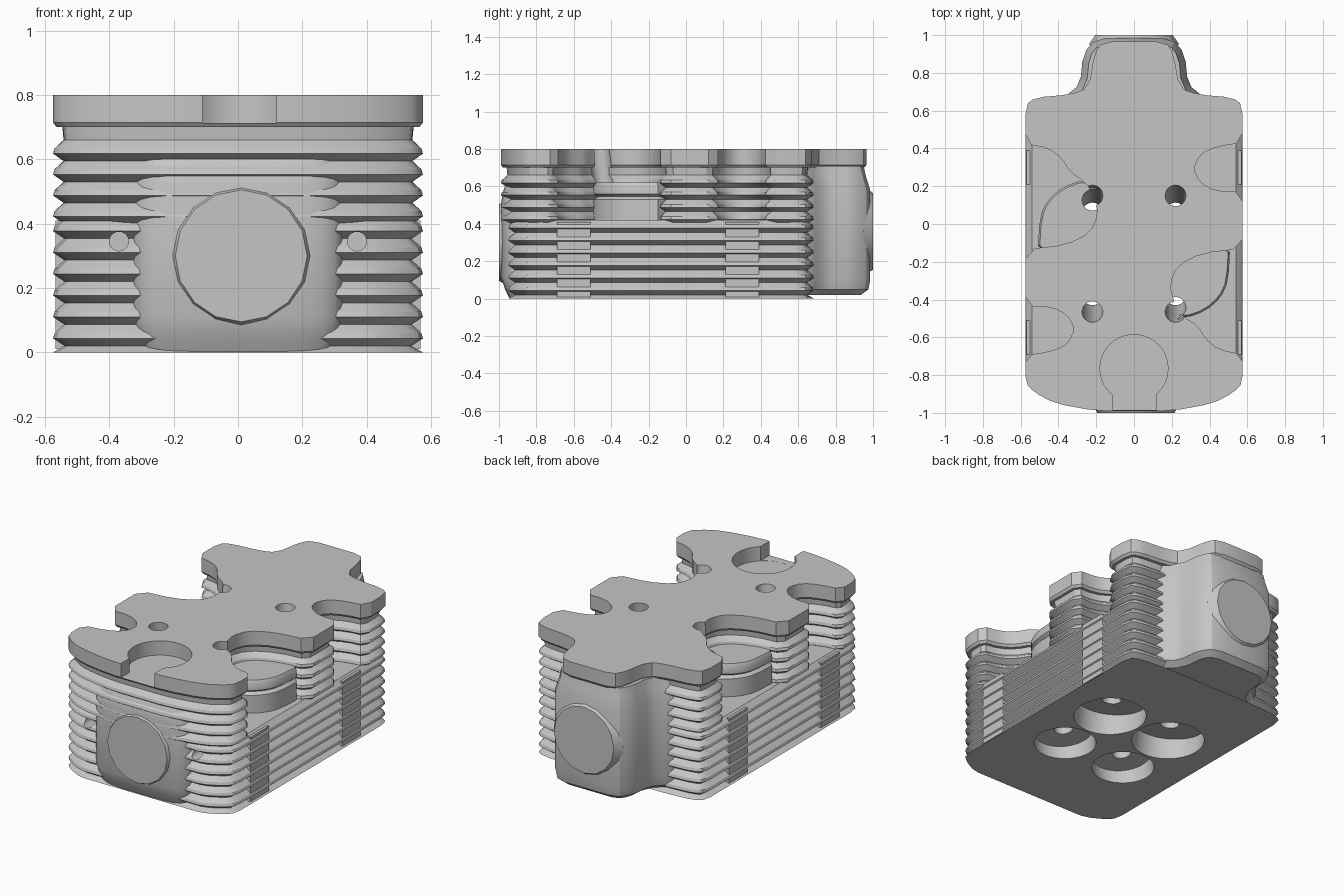
import bpy, bmesh, math
from mathutils import Vector, Matrix

if "Cube" in bpy.data.objects:
    bpy.data.objects.remove(bpy.data.objects["Cube"])

metal = bpy.data.materials.new("cast_grey")
metal.use_nodes = True
metal.diffuse_color = (0.56, 0.56, 0.56, 1)
metal.node_tree.nodes["Principled BSDF"].inputs["Base Color"].default_value = (0.56, 0.56, 0.56, 1)


def add(name, bm):
    bmesh.ops.recalc_face_normals(bm, faces=bm.faces)
    mesh = bpy.data.meshes.new(name)
    bm.to_mesh(mesh)
    bm.free()
    mesh.materials.append(metal)
    ob = bpy.data.objects.new(name, mesh)
    bpy.context.collection.objects.link(ob)
    return ob


def chaikin(pts):
    # rounds the corners of a closed outline
    out = []
    for p, q in zip(pts, pts[1:] + pts[:1]):
        p, q = Vector(p), Vector(q)
        d = min(0.25, 0.05 / max((q - p).length, 0.01))
        out += [p.lerp(q, d), q.lerp(p, d)]
    return out


def mirrored(pts):
    return [(-x, y) for x, y in pts[::-1]]


def inset(pts, d):
    # moves a counter-clockwise outline inwards
    out = []
    for i, p in enumerate(pts):
        a = (p - pts[i - 1]).normalized()
        b = (pts[(i + 1) % len(pts)] - p).normalized()
        n = Vector((-a.y - b.y, a.x + b.x)).normalized()
        out.append(p + n * d)
    return out


def loft(name, pts, levels):
    # stacks the outline at (height, inset) levels
    bm = bmesh.new()
    rings = [[bm.verts.new((p.x, p.y, z)) for p in inset(pts, d)] for z, d in levels]
    for lo, hi in zip(rings, rings[1:]):
        for i in range(len(lo)):
            j = (i + 1) % len(lo)
            bm.faces.new((lo[i], lo[j], hi[j], hi[i]))
    bm.faces.new(rings[0][::-1])
    bm.faces.new(rings[-1])
    return add(name, bm)


def fins(z0, z1, count, depth):
    levels, step = [], (z1 - z0) / count
    for i in range(count):
        z = z0 + i * step
        levels += [(z, depth), (z + step * 0.35, 0.0), (z + step * 0.6, 0.005)]
    return levels + [(z1, depth)]


def rod(name, a, b, r0, r1, n=32):
    # round bar or cone from a to b
    a, b = Vector(a), Vector(b)
    bm = bmesh.new()
    rot = (b - a).to_track_quat('Z', 'Y').to_matrix().to_4x4()
    bmesh.ops.create_cone(bm, cap_ends=True, segments=n, radius1=r0, radius2=r1,
                          depth=(b - a).length, matrix=Matrix.Translation((a + b) / 2) @ rot)
    return add(name, bm)


def box(name, lo, hi):
    lo, hi = Vector(lo), Vector(hi)
    bm = bmesh.new()
    bmesh.ops.create_cube(bm, size=1, matrix=Matrix.Translation((lo + hi) / 2)
                          @ Matrix.Diagonal((hi - lo).to_4d()))
    return add(name, bm)


# Outlines: the second side is the first one turned half round
big_bite = [(0.575, -0.69), (0.45, -0.665), (0.38, -0.61), (0.34, -0.54), (0.26, -0.49), (0.21, -0.41),
            (0.19, -0.32), (0.23, -0.22), (0.36, -0.155), (0.575, -0.13)]
small_bite = [(0.575, 0.17), (0.43, 0.175), (0.35, 0.22), (0.315, 0.29), (0.35, 0.37), (0.44, 0.41), (0.575, 0.43)]
side = big_bite + small_bite
turned = [(-x, -0.265 - y) for x, y in side]
front_right = [(0.2, -0.99), (0.42, -0.95), (0.53, -0.89), (0.575, -0.84)]
back_corner = [(0.575, 0.63), (0.52, 0.67), (0.34, 0.685)]
half_tail = [(0.24, 0.72), (0.21, 0.9), (0.17, 0.965)]
back_half = back_corner + half_tail
top_outline = chaikin(front_right + side + back_half + mirrored(back_half) + turned + mirrored(front_right))
mid_outline = chaikin(front_right + side + back_corner + mirrored(back_corner) + turned + mirrored(front_right))
base_half = [(0.3, -0.95)] + front_right[1:] + back_corner
base_outline = chaikin(base_half + mirrored(base_half))

parts = [
    loft("finned_base", base_outline, [(0, 0.0)] + fins(0.02, 0.42, 6, 0.035)),
    loft("finned_towers", mid_outline, fins(0.4, 0.66, 4, 0.035) + [(0.71, 0.03)]),
    loft("top_plate", top_outline, [(0.7, 0.012), (0.715, 0), (0.8, 0)]),
]

# Round port bosses standing in the large bites
boss = [(0.1, -0.48), (0.27, -0.5), (0.38, -0.46), (0.46, -0.39), (0.5, -0.3), (0.51, -0.1), (0.1, -0.1)]
for name, s in (("left_port_boss", 1), ("right_port_boss", -1)):
    pts = [p if s == 1 else (-p[0], -0.265 - p[1]) for p in boss]
    parts.append(loft(name, chaikin(pts), [(0.4, 0), (0.53, 0.0), (0.545, 0.02), (0.56, 0), (0.6, 0), (0.62, 0.01)]))

# Smooth strips that interrupt the side fins
for s, tag in ((1, "left"), (-1, "right")):
    for y, end in ((-0.6, "front"), (0.3, "back")):
        x0, x1 = sorted((s * 0.5, s * 0.568))
        parts.append(box(f"{tag}_{end}_strip", (x0, y - 0.09, 0.01), (x1, y + 0.09, 0.41)))

# Front port housing with flat round pad
front_half = [(0.2, -0.988), (0.29, -0.965), (0.33, -0.92), (0.34, -0.8)]
parts.append(loft("front_housing", chaikin(front_half + mirrored(front_half)),
                  [(0.0, 0.045), (0.05, 0.02), (0.11, 0), (0.52, 0), (0.59, 0.015), (0.64, 0.05)]))
parts.append(rod("front_pad", (0.01, -0.95, 0.3), (0.01, -1.0, 0.3), 0.23, 0.205, 16))

# Tail housing blending into the block, with flat pad
tail_half = [(0.4, 0.6), (0.36, 0.68), (0.285, 0.74), (0.27, 0.9), (0.2, 0.985)]
parts.append(loft("tail_housing", chaikin(tail_half + mirrored(tail_half)),
                  [(0.02, 0.05), (0.05, 0.01), (0.1, 0), (0.58, 0), (0.66, 0.025), (0.71, 0.035)]))
parts.append(rod("tail_pad", (0, 0.95, 0.36), (0, 1.0, 0.36), 0.24, 0.205, 16))

# Cutters: slanted chambers and stud holes, front holes and the front recess
cutters = []
for x in (-0.22, 0.22):
    for top_y, low_y, r in ((0.15, 0.045, 0.21), (-0.465, -0.362, 0.18)):
        low, top = Vector((x, low_y, 0)), Vector((x, top_y, 0.8))
        axis = top - low
        cutters.append(rod("chamber_cutter", low - axis * 0.15, low + axis * 0.13, r, r, 40))
        cutters.append(rod("stud_cutter", low, top + axis * 0.2, 0.055, 0.055, 24))
for x in (-0.37, 0.37):
    cutters.append(rod("front_hole_cutter", (x, -1.1, 0.345), (x, -0.75, 0.345), 0.03, 0.03, 20))
cutters.append(rod("recess_cutter", (0, -0.765, 0.712), (0, -0.765, 0.9), 0.18, 0.18, 40))
cutters.append(box("recess_mouth_cutter", (-0.11, -1.1, 0.7125), (0.12, -0.8, 0.9)))

for ob in parts:
    for c in cutters:
        c.hide_render = True
        mod = ob.modifiers.new("cut", 'BOOLEAN')
        mod.operation, mod.object, mod.solver = 'DIFFERENCE', c, 'EXACT'
bpy.context.view_layer.update()
deps = bpy.context.evaluated_depsgraph_get()
cut = [bpy.data.meshes.new_from_object(ob.evaluated_get(deps)) for ob in parts]
for ob, mesh in zip(parts, cut):
    ob.modifiers.clear()
    ob.data = mesh
for c in cutters:
    bpy.data.objects.remove(c)

bpy.ops.object.select_all(action='DESELECT')
for ob in parts:
    ob.select_set(True)
bpy.context.view_layer.objects.active = parts[0]
bpy.ops.object.shade_smooth_by_angle(angle=math.radians(30))
